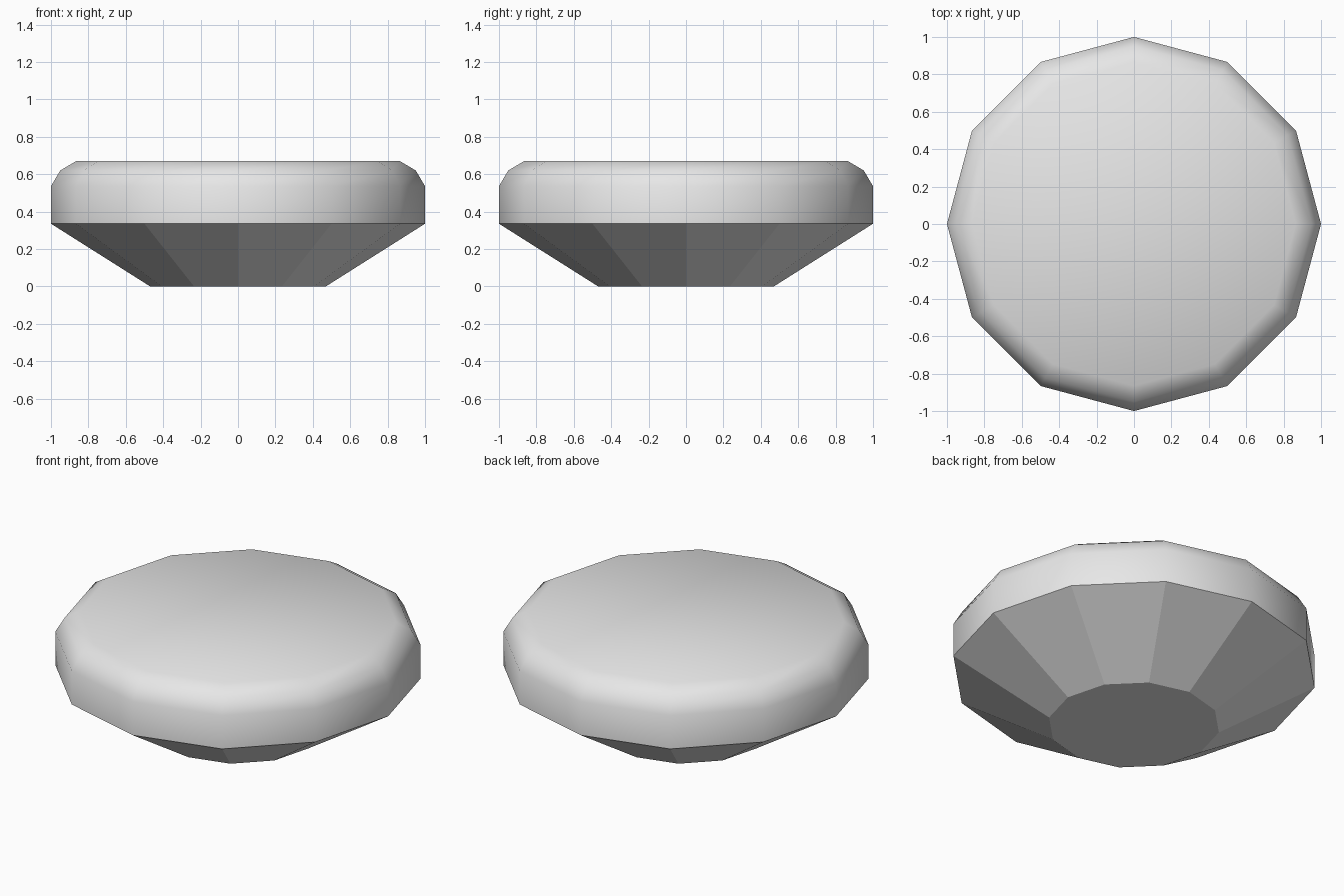
import bpy
import bmesh
from math import cos, sin, pi

SIDES = 12

cube = bpy.data.objects.get("Cube")
if cube:
    bpy.data.objects.remove(cube, do_unlink=True)

grey = bpy.data.materials.new("plain grey")
grey.use_nodes = True
colour = (0.8, 0.8, 0.8, 1)
grey.diffuse_color = colour
grey.node_tree.nodes["Principled BSDF"].inputs["Base Color"].default_value = colour


def lathe(name, profile, cap_first, cap_last, smooth):
    """Spin (radius, height) points, listed bottom to top, into a twelve-sided part."""
    bm = bmesh.new()
    rings = [[bm.verts.new((r * cos(2 * pi * i / SIDES), r * sin(2 * pi * i / SIDES), z))
              for i in range(SIDES)] for r, z in profile]
    for low, high in zip(rings, rings[1:]):
        for i in range(SIDES):
            j = (i + 1) % SIDES
            bm.faces.new((low[i], low[j], high[j], high[i]))
    if cap_first:
        bm.faces.new(rings[0][::-1])
    if cap_last:
        bm.faces.new(rings[-1])
    for face in bm.faces:
        face.smooth = smooth
    mesh = bpy.data.meshes.new(name)
    bm.to_mesh(mesh)
    bm.free()
    mesh.materials.append(grey)
    obj = bpy.data.objects.new(name, mesh)
    bpy.context.collection.objects.link(obj)


# Faceted base flaring out to the rim
lathe("tapered_base", [(0.47, 0), (1, 0.335)], True, False, False)

# Smooth upper part with a rounded shoulder and flat top
lathe("rounded_top", [(1, 0.335), (1, 0.536), (0.95, 0.62), (0.865, 0.67)],
      False, True, True)
